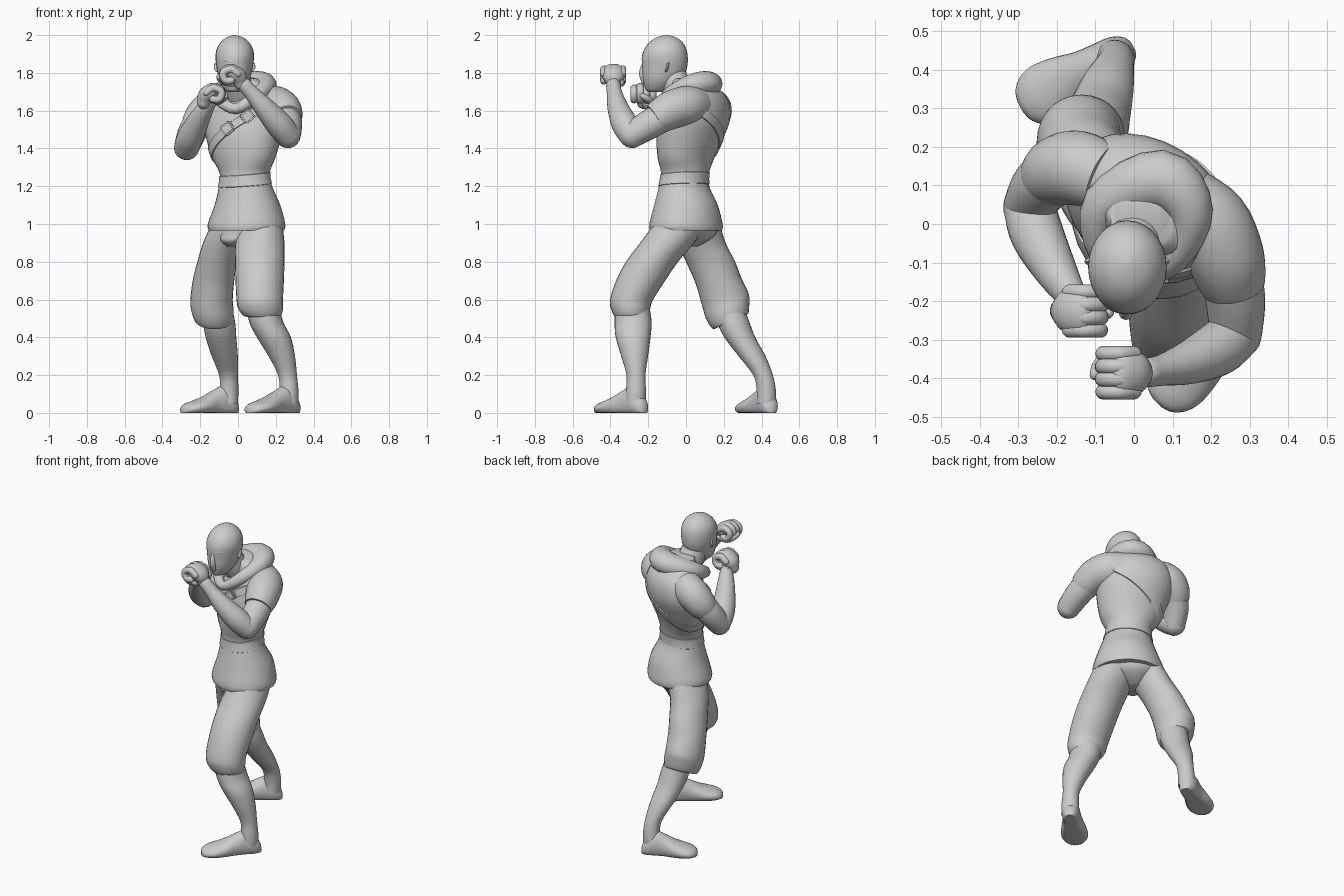
import bpy, bmesh, math
from mathutils import Vector, Matrix

if "Cube" in bpy.data.objects:
    bpy.data.objects.remove(bpy.data.objects["Cube"])

SIDES = 28


def spline(rows, closed=False, steps=4):
    """Smooth interpolation of number rows (Catmull-Rom)."""
    rows = [tuple(r) + (0,) * (6 - len(r)) for r in rows]
    n, out = len(rows), []
    for i in range(n if closed else n - 1):
        k = [(i + j) % n if closed else min(max(i + j, 0), n - 1) for j in (-1, 0, 1, 2)]
        for s in range(steps):
            t = s / steps
            out.append(tuple(0.5 * (2 * b + (c - a) * t + (2 * a - 5 * b + 4 * c - d) * t * t
                                    + (3 * b - a - 3 * c + d) * t ** 3)
                             for a, b, c, d in zip(*(rows[q] for q in k))))
    return out if closed else out + [rows[-1]]


def make(name, rings, closed=False):
    """Skin a list of point rings into a smooth object."""
    bm = bmesh.new()
    vs = [[bm.verts.new(p) for p in r] for r in rings]
    m = len(vs[0])
    for i in range(len(vs) if closed else len(vs) - 1):
        a, b = vs[i], vs[(i + 1) % len(vs)]
        for j in range(m):
            bm.faces.new((a[j], a[(j + 1) % m], b[(j + 1) % m], b[j]))
    if not closed:
        bm.faces.new(vs[0])
        bm.faces.new(vs[-1])
    bmesh.ops.recalc_face_normals(bm, faces=bm.faces)
    me = bpy.data.meshes.new(name)
    bm.to_mesh(me)
    bm.free()
    return finish(bpy.data.objects.new(name, me))


def finish(ob):
    bpy.context.collection.objects.link(ob)
    bpy.ops.object.select_all(action='DESELECT')
    ob.select_set(True)
    bpy.context.view_layer.objects.active = ob
    bpy.ops.object.shade_smooth_by_angle(angle=math.radians(50))
    return ob


def stack(name, rows, yaw=0.0):
    """Horizontal ellipses: x, y, z, half width, half depth, tilt."""
    rings = []
    for x, y, z, a, b, tilt in spline(rows):
        ring = []
        for j in range(SIDES):
            t = 2 * math.pi * j / SIDES
            u, v = a * math.cos(t), b * math.sin(t)
            dy = u * math.sin(yaw) + v * math.cos(yaw)
            ring.append((x + u * math.cos(yaw) - v * math.sin(yaw), y + dy, z + tilt * dy))
        rings.append(ring)
    return make(name, rings)


def tube(name, rows, closed=False, rounded=True, floor=None):
    """Sections square to a path: x, y, z, half width, half height."""
    rows = spline([r if len(r) > 4 else (*r, r[3]) for r in rows], closed)
    P = [Vector(r[:3]) for r in rows]
    n = len(P)
    T = []
    for i in range(n):
        a, b = (P[i - 1], P[(i + 1) % n]) if closed else (P[max(i - 1, 0)], P[min(i + 1, n - 1)])
        d = b - a
        if floor is not None:
            d.z = 0
        T.append(d.normalized())
    ref = min((Vector(v) for v in ((0, 0, 1), (0, 1, 0), (1, 0, 0))),
              key=lambda r: max(abs(t.dot(r)) for t in T))
    sec = [(P[i], T[i], rows[i][3], rows[i][4]) for i in range(n)]
    if rounded and not closed:
        def dome(s, sign):
            p, t, a, b = s
            return [(p + t * sign * min(a, b) * math.sin(q), t, a * math.cos(q), b * math.cos(q))
                    for q in (0.4, 0.8, 1.2, 1.5)]
        sec = dome(sec[0], -1)[::-1] + sec + dome(sec[-1], 1)
    rings = []
    for p, t, a, b in sec:
        side = t.cross(ref).normalized()
        up = side.cross(t)
        ring = [p + side * a * math.cos(q) + up * b * math.sin(q)
                for q in (2 * math.pi * j / SIDES for j in range(SIDES))]
        if floor is not None:
            ring = [Vector((v.x, v.y, max(v.z, floor))) for v in ring]
        rings.append(ring)
    return make(name, rings, closed)


# Tunic, turned toward the rear side
YAW = math.radians(-32)
TORSO = [(.045, 0, .965, .205, .185), (.045, 0, 1.0, .212, .187), (.05, 0, 1.1, .178, .165),
         (.04, -.01, 1.2, .146, .128), (.035, -.005, 1.27, .136, .124), (.03, 0, 1.35, .178, .138),
         (.03, .02, 1.45, .21, .16), (.035, .045, 1.55, .23, .168), (.045, .055, 1.65, .215, .15),
         (.045, .045, 1.72, .16, .11), (.02, .01, 1.77, .08, .08)]
stack("tunic", TORSO, YAW)


def on_torso(ang, z, grow=0.0):
    """Point on the tunic surface at an angle and height."""
    rows = spline(TORSO)
    for r, s in zip(rows, rows[1:]):
        if r[2] <= z <= s[2]:
            break
    f = (z - r[2]) / (s[2] - r[2])
    x, y, _, a, b, _ = (p + (q - p) * f for p, q in zip(r, s))
    u, v = (a + grow) * math.cos(ang), (b + grow) * math.sin(ang)
    return Vector((x + u * math.cos(YAW) - v * math.sin(YAW),
                   y + u * math.sin(YAW) + v * math.cos(YAW), z))


def band(name, z, amp, width, phase=0.0, grow=.006):
    rings = []
    for i in range(64):
        t = 2 * math.pi * i / 64
        zc = z + amp * math.cos(t - phase)
        rings.append([on_torso(t, zc + dz, g) for dz, g in
                      ((-width, -.01), (-width * .8, grow), (0, grow), (width * .8, grow), (width, -.01))])
    make(name, rings, closed=True)


# Chest strap, waist wrap and pouches
band("chest_strap", 1.5, .15, .032)
band("waist_wrap", 1.235, .012, .036, 1.0, .004)
for i, deg in enumerate((-88, -62)):
    t = math.radians(deg)
    z = 1.5 + .15 * math.cos(t)
    out = (on_torso(t, z, .05) - on_torso(t, z)).normalized() + Vector((.1, -.8, .1))
    bm = bmesh.new()
    bmesh.ops.create_cube(bm, size=1)
    bmesh.ops.scale(bm, vec=(.066, .06, .034), verts=bm.verts)
    bmesh.ops.bevel(bm, geom=bm.edges[:], offset=.008, segments=2, affect='EDGES')
    me = bpy.data.meshes.new("pouch")
    bm.to_mesh(me)
    bm.free()
    ob = bpy.data.objects.new(f"pouch_{i + 1}", me)
    ob.matrix_world = (Matrix.Translation(on_torso(t, z, .012))
                       @ out.to_track_quat('Z', 'Y').to_matrix().to_4x4()
                       @ Matrix.Rotation(math.radians(38), 4, 'Z'))
    finish(ob)

# Hood lying round the neck, with its inner folds
tube("hood", [(.07, .115, 1.742, .078, .066), (.145, .03, 1.735, .06, .058),
              (.1, -.09, 1.68, .04), (-.01, -.135, 1.61, .028), (-.085, -.07, 1.65, .035),
              (-.075, .05, 1.70, .06, .058)], closed=True)
stack("hood_lining", [(.03, .02, 1.66, .13, .11), (.03, .02, 1.72, .12, .1, .15),
                      (.025, .01, 1.76, .09, .08, .15), (.02, 0, 1.775, .05, .05, .15)], YAW)

# Head, neck and face
tube("neck", [(.03, .03, 1.62, .085), (.0, -.04, 1.72, .078), (-.015, -.08, 1.8, .072)])
stack("head", [(-.025, -.16, 1.698, .025, .035), (-.024, -.148, 1.712, .05, .065),
               (-.02, -.128, 1.76, .079, .1), (-.018, -.114, 1.82, .094, .118),
               (-.017, -.112, 1.89, .102, .121), (-.017, -.108, 1.94, .09, .104),
               (-.017, -.105, 1.975, .062, .073), (-.017, -.103, 1.993, .031, .037),
               (-.017, -.102, 2.0, .004, .004)])
tube("nose", [(-.02, -.222, 1.845, .01), (-.021, -.23, 1.82, .014), (-.021, -.23, 1.79, .018),
              (-.021, -.215, 1.755, .02)])
for s, side in ((1, "left"), (-1, "right")):
    tube(f"{side}_brow", [(-.018 + s * .012, -.225, 1.86, .009), (-.018 + s * .045, -.211, 1.868, .01),
                          (-.018 + s * .075, -.177, 1.866, .008)])
    tube(f"{side}_ear", [(-.018 + s * .09, -.105, 1.81, .006, .01), (-.018 + s * .096, -.098, 1.83, .007, .014),
                         (-.018 + s * .097, -.094, 1.85, .006, .01)])

# Arms: short sleeve, upper arm, forearm
tube("left_sleeve", [(.13, .055, 1.63, .098), (.195, .0, 1.625, .106), (.233, -.075, 1.605, .102),
                     (.25, -.13, 1.575, .093), (.258, -.165, 1.555, .082)], rounded=False)
tube("left_upper_arm", [(.24, -.08, 1.59, .08), (.262, -.19, 1.53, .078), (.264, -.285, 1.47, .068)])
tube("left_forearm", [(.264, -.285, 1.468, .067), (.215, -.325, 1.53, .07), (.14, -.36, 1.615, .056),
                      (.075, -.378, 1.69, .041), (.035, -.385, 1.735, .038)])
tube("right_sleeve", [(-.08, .12, 1.64, .09), (-.145, .145, 1.61, .097), (-.195, .138, 1.56, .092),
                      (-.222, .118, 1.515, .08)], rounded=False)
tube("right_upper_arm", [(-.18, .14, 1.58, .08), (-.24, .1, 1.49, .076), (-.272, .045, 1.405, .067)])
tube("right_forearm", [(-.272, .045, 1.405, .067), (-.25, -.03, 1.465, .069), (-.2, -.125, 1.565, .054),
                       (-.162, -.185, 1.625, .039), (-.15, -.2, 1.65, .037)])


def fist(side, c, s):
    """Closed hand: palm, four curled fingers, thumb; s = wrist side in x."""
    x, y, z = c

    def at(dx, dy, dz, *r):
        return (x + s * dx, y + dy, z + dz, *r)
    tube(f"{side}_palm", [at(.045, 0, -.04, .036, .036), at(.03, 0, -.005, .045, .06), at(.0, 0, .022, .04, .062)])
    for i in range(4):
        dy = -.05 + .033 * i
        k = .021 if i in (1, 2) else .0195
        lo = -.006 * abs(i - 1.6)
        tube(f"{side}_finger_{i + 1}", [at(.03, dy, .02 + lo, k), at(-.005, dy, .044 + lo, k),
                                        at(-.042, dy, .032 + lo, k), at(-.05, dy, .0, k),
                                        at(-.035, dy, -.025, k), at(-.005, dy, -.025, k)])
    tube(f"{side}_thumb", [at(.03, .035, -.035, .024), at(-.03, .042, -.035, .02), at(-.06, .018, -.02, .018),
                           at(-.07, -.005, -.008, .015)])


fist("left", (-.03, -.385, 1.785), 1)
fist("right", (-.137, -.225, 1.685), -1)

# Trousers: seat and two baggy legs ending below the knee
stack("trouser_seat", [(.04, .02, 1.02, .18, .15), (.03, .015, .95, .16, .14), (.01, 0, .91, .1, .12),
                       (-.005, -.005, .88, .04, .07)], YAW)
stack("left_trouser_leg", [(.125, -.03, 1.0, .11, .14), (.116, -.1, .9, .13, .143), (.115, -.18, .8, .131, .138),
                           (.115, -.24, .7, .128, .13), (.115, -.288, .6, .123, .114),
                           (.12, -.292, .55, .118, .103, .05), (.128, -.288, .515, .1, .09, .05),
                           (.13, -.287, .51, .08, .08, .05)])
stack("right_trouser_leg", [(-.03, .04, 1.0, .11, .14), (-.08, .08, .9, .105, .13), (-.11, .13, .8, .105, .13),
                            (-.13, .172, .7, .11, .12, .15), (-.14, .208, .6, .112, .122, .3),
                            (-.135, .222, .54, .112, .113, .42), (-.128, .236, .49, .1, .096, .45),
                            (-.125, .24, .485, .08, .08, .45)])

# Calves
stack("left_calf", [(.13, -.285, .57, .085, .09), (.15, -.28, .48, .09, .098), (.19, -.28, .4, .09, .092),
                    (.232, -.272, .3, .07, .071), (.262, -.265, .2, .05, .05), (.27, -.265, .12, .05, .053),
                    (.265, -.268, .05, .055, .055)])
stack("right_calf", [(-.115, .225, .57, .08, .08), (-.1, .25, .48, .085, .086), (-.09, .285, .4, .081, .082),
                     (-.07, .35, .3, .069, .071), (-.05, .408, .2, .05, .052), (-.048, .425, .12, .05, .051),
                     (-.055, .425, .05, .055, .052)])

# Bare feet with flat soles: fraction along foot, half width, height
FOOT = [(-.15, .014, .035), (-.1, .034, .07), (.03, .05, .11), (.2, .054, .145), (.42, .059, .122),
        (.66, .074, .09), (.88, .08, .068), (1.04, .07, .055), (1.15, .045, .04), (1.19, .015, .025)]
for side, heel, toe in (("left", (.288, -.243), (.095, -.427)), ("right", (-.035, .443), (-.253, .325))):
    tube(f"{side}_foot", [(heel[0] + (toe[0] - heel[0]) * t, heel[1] + (toe[1] - heel[1]) * t,
                           h * .4, w, h * .6) for t, w, h in FOOT], rounded=False, floor=0.0)
